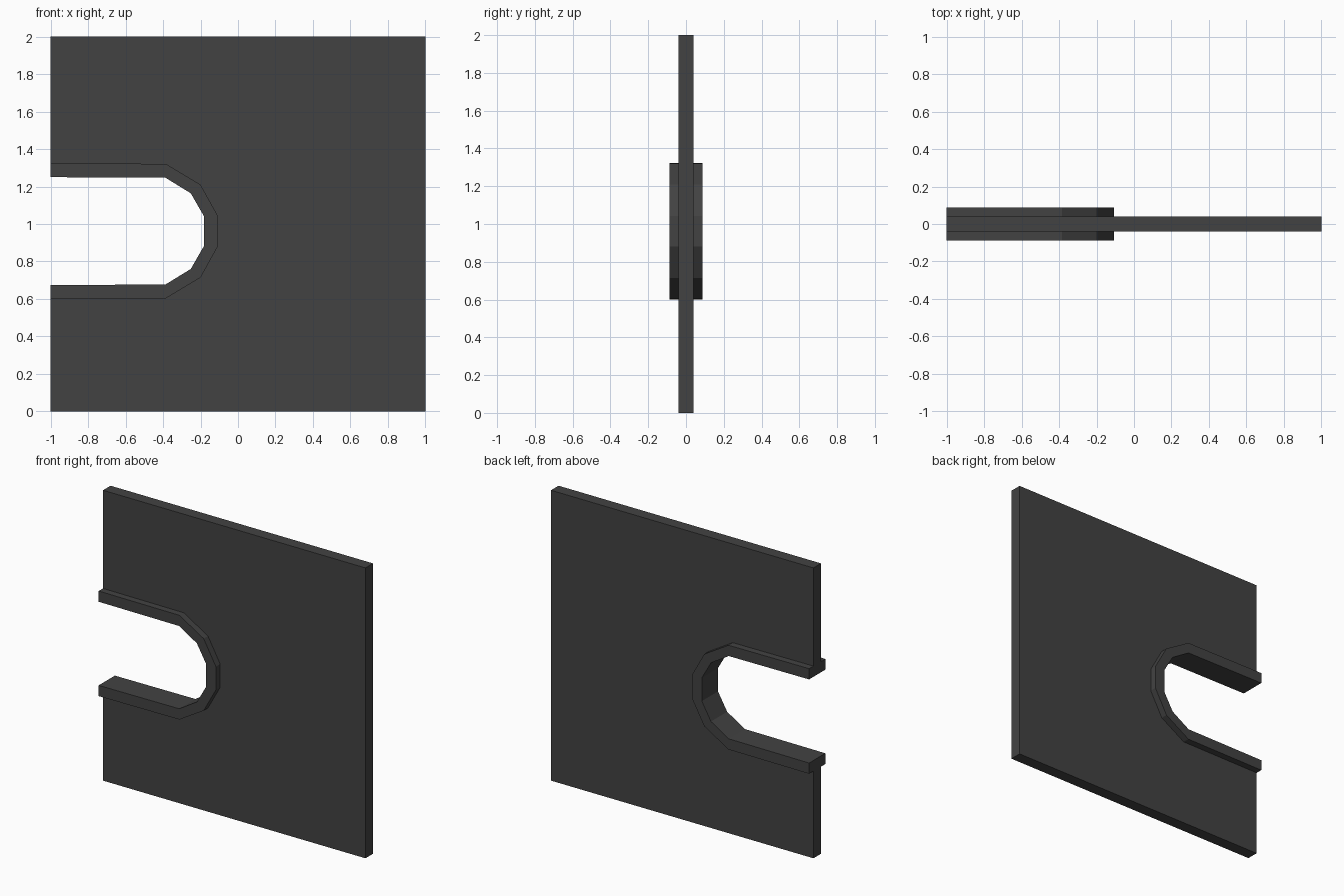
import bpy, bmesh

if "Cube" in bpy.data.objects:
    bpy.data.objects.remove(bpy.data.objects["Cube"])

MID_Z = 0.962  # height of the slot's centre line

grey = bpy.data.materials.new("dark grey")
grey.diffuse_color = (0.055, 0.055, 0.055, 1)
grey.use_nodes = True
grey.node_tree.nodes["Principled BSDF"].inputs["Base Color"].default_value = grey.diffuse_color


def mirrored(upper):
    """Complete an upper half profile with its mirror image below MID_Z."""
    return upper + [(x, 2 * MID_Z - z) for x, z in reversed(upper)]


def plate(name, outline, half_depth):
    """Extrude an x-z outline symmetrically along y."""
    bm = bmesh.new()
    face = bm.faces.new([bm.verts.new((x, -half_depth, z)) for x, z in outline])
    new = bmesh.ops.extrude_face_region(bm, geom=[face])["geom"]
    bmesh.ops.translate(bm, vec=(0, 2 * half_depth, 0),
                        verts=[v for v in new if isinstance(v, bmesh.types.BMVert)])
    bmesh.ops.recalc_face_normals(bm, faces=bm.faces)
    mesh = bpy.data.meshes.new(name)
    bm.to_mesh(mesh)
    bm.free()
    mesh.materials.append(grey)
    obj = bpy.data.objects.new(name, mesh)
    bpy.context.collection.objects.link(obj)
    return obj


# Slot edges, from the open left side round the faceted end
outer = mirrored([(-1, 1.324), (-0.385, 1.321), (-0.2, 1.21), (-0.107, 1.042)])
inner = mirrored([(-1, 1.25), (-0.387, 1.247), (-0.252, 1.164), (-0.182, 1.042)])

# Square panel with the slot left open
plate("panel", [(-1, 2), (1, 2), (1, 0), (-1, 0)] + outer[::-1], 0.041)

# Raised rim lining the slot on both sides
plate("slot_rim", outer + inner[::-1], 0.088)
